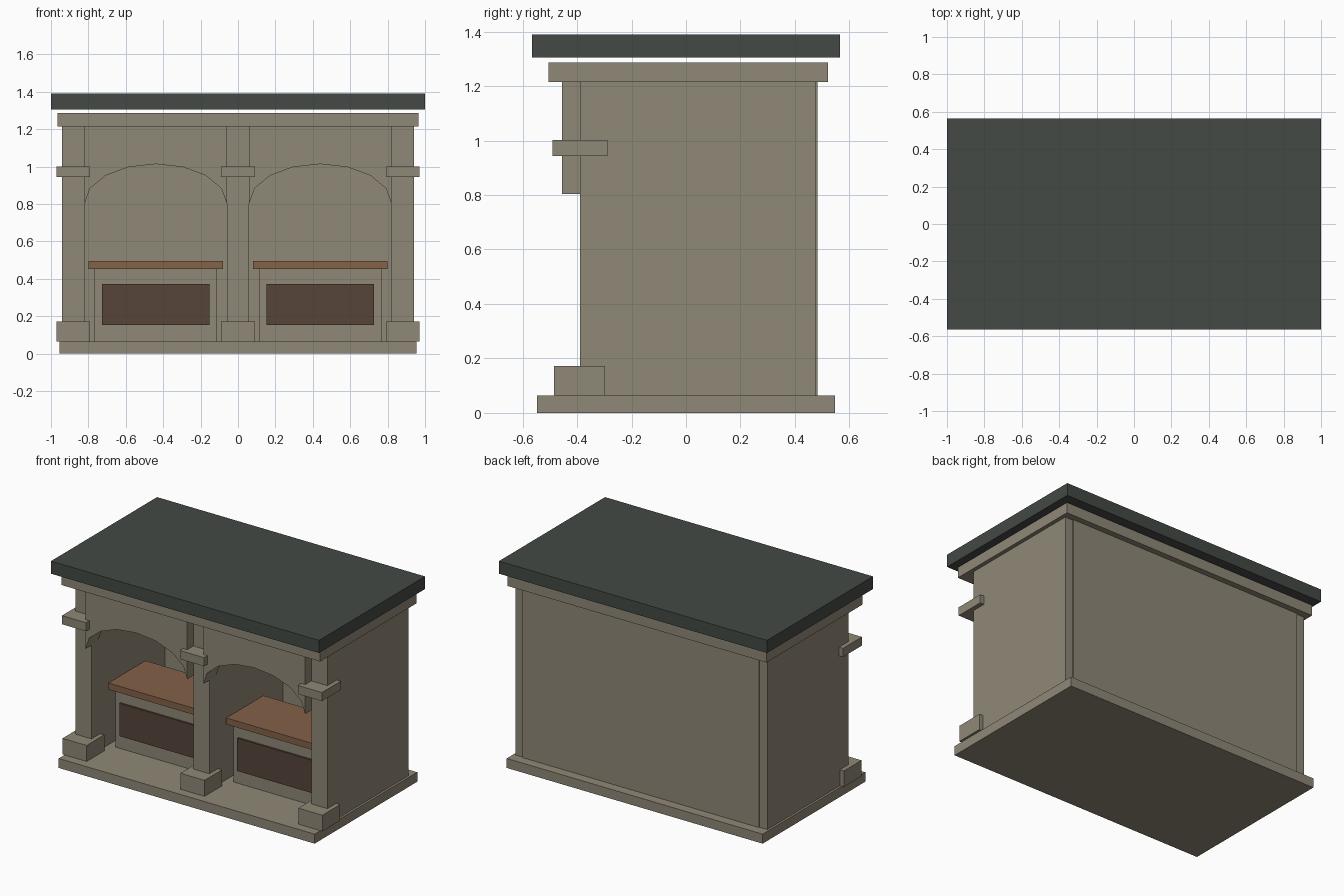
import bpy, bmesh, math

if "Cube" in bpy.data.objects:
    bpy.data.objects.remove(bpy.data.objects["Cube"])


def material(name, rgb):
    m = bpy.data.materials.new(name)
    m.diffuse_color = (*rgb, 1)
    m.use_nodes = True
    m.node_tree.nodes["Principled BSDF"].inputs["Base Color"].default_value = m.diffuse_color
    return m


STONE = material("warm_grey_stone", (0.275, 0.246, 0.184))
SLATE = material("dark_slate", (0.058, 0.067, 0.060))
WOOD = material("brown_wood", (0.227, 0.122, 0.065))
DARK = material("dark_brown_wood", (0.095, 0.058, 0.042))


def finish(name, bm, mat):
    bmesh.ops.recalc_face_normals(bm, faces=bm.faces)
    mesh = bpy.data.meshes.new(name)
    bm.to_mesh(mesh)
    bm.free()
    mesh.materials.append(mat)
    ob = bpy.data.objects.new(name, mesh)
    bpy.context.collection.objects.link(ob)
    return ob


def box(name, x, y, z, mat):
    """Box from (min, max) ranges on each axis."""
    bm = bmesh.new()
    bmesh.ops.create_cube(bm, size=1)
    for v in bm.verts:
        v.co = [r[0] if c < 0 else r[1] for c, r in zip(v.co, (x, y, z))]
    return finish(name, bm, mat)


def around(c, half):
    return (c - half, c + half)


def arch_panel(name, cx, half, spring, rise, top, y0, y1, mat, steps=8):
    """Panel with a faceted elliptical arch cut from its lower edge."""
    bm = bmesh.new()
    rows = []
    for i in range(steps + 1):
        a = math.pi * (1 - i / steps)
        x, z = cx + half * math.cos(a), spring + rise * math.sin(a)
        rows.append([bm.verts.new(p) for p in
                     ((x, y0, z), (x, y0, top), (x, y1, top), (x, y1, z))])
    for a, b in zip(rows, rows[1:]):
        for k in range(4):
            n = (k + 1) % 4
            bm.faces.new((a[k], a[n], b[n], b[k]))
    bm.faces.new(rows[0])
    bm.faces.new(rows[-1])
    # merge the strips of the flat sides
    bmesh.ops.recalc_face_normals(bm, faces=bm.faces)
    bmesh.ops.dissolve_limit(bm, angle_limit=0.01, verts=bm.verts, edges=bm.edges)
    return finish(name, bm, mat)


# Plinth, cornice and roof slab
box("base_plinth", (-0.955, 0.955), (-0.547, 0.547), (0, 0.064), STONE)
box("cornice", (-0.966, 0.966), (-0.504, 0.522), (1.215, 1.287), STONE)
box("roof_slab", (-1, 1), (-0.565, 0.565), (1.305, 1.39), SLATE)

# Back wall, standing slightly proud of the side walls
box("back_wall", (-0.882, 0.882), (0.395, 0.482), (0.064, 1.215), STONE)

# Three dividing walls, each with a foot block and a capital
for label, x in (("left", -0.88), ("middle", 0), ("right", 0.88)):
    box(label + "_wall", around(x, 0.06), (-0.39, 0.475), (0.064, 1.215), STONE)
    box(label + "_foot_block", around(x, 0.09), (-0.485, -0.297), (0.064, 0.172), STONE)
    box(label + "_capital", around(x, 0.09), (-0.491, -0.289), (0.944, 1.002), STONE)

# Two bays: arch, counter and cabinet with a dark front
for label, x in (("left", -0.44), ("right", 0.44)):
    arch_panel(label + "_arch", x, 0.38, 0.803, 0.211, 1.215, -0.456, -0.324, STONE)
    box(label + "_cabinet", around(x, 0.326), (-0.213, 0.13), (0.064, 0.453), STONE)
    box(label + "_cabinet_front", around(x, 0.288), (-0.226, -0.205), (0.153, 0.374), DARK)
    box(label + "_counter_top", around(x, 0.36), (-0.24, 0.155), (0.453, 0.497), WOOD)
